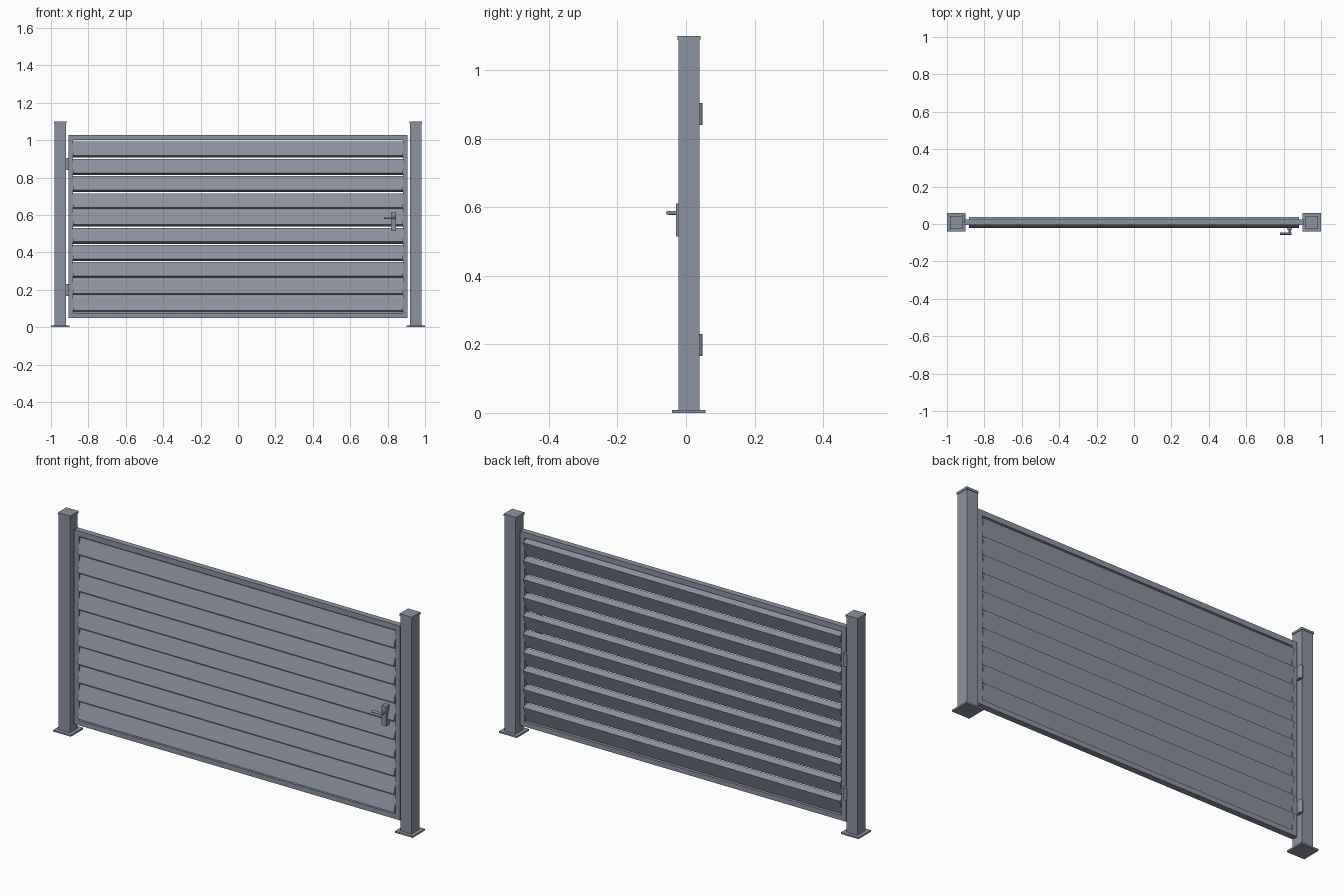
import bpy, math

if "Cube" in bpy.data.objects:
    bpy.data.objects.remove(bpy.data.objects["Cube"])

YC = 0.0085  # depth of the gate's centre plane


def material(name, rgb):
    m = bpy.data.materials.new(name)
    m.diffuse_color = (*rgb, 1)
    m.use_nodes = True
    m.node_tree.nodes["Principled BSDF"].inputs["Base Color"].default_value = m.diffuse_color
    return m


GREY = material("slate_grey", (0.26, 0.295, 0.355))


def box(name, x0, x1, y0, y1, z0, z1, tilt=0.0):
    bpy.ops.mesh.primitive_cube_add(
        size=1, location=((x0 + x1) / 2, (y0 + y1) / 2, (z0 + z1) / 2),
        rotation=(tilt, 0, 0))
    o = bpy.context.object
    o.name = name
    o.scale = (x1 - x0, y1 - y0, z1 - z0)
    o.data.materials.append(GREY)
    return o


def rod(name, loc, r, length, rot=(0, 0, 0)):
    bpy.ops.mesh.primitive_cylinder_add(vertices=20, radius=r, depth=length,
                                        location=loc, rotation=rot)
    o = bpy.context.object
    o.name = name
    o.data.materials.append(GREY)
    bpy.ops.object.shade_smooth_by_angle()
    return o


# posts with base plates and caps
for side, s in (("left", -1), ("right", 1)):
    def square(part, half, z0, z1):
        box(side + part, s * 0.951 - half, s * 0.951 + half,
            YC - half, YC + half, z0, z1)
    square("_base_plate", 0.049, 0, 0.008)
    square("_post", 0.031, 0.008, 1.09)
    square("_post_cap", 0.034, 1.089, 1.10)
    # upright frame member
    xs = sorted((s * 0.907, s * 0.881))
    box(side + "_frame_upright", *xs, YC - 0.015, YC + 0.015, 0.05, 1.027)

# horizontal frame members
for name, z0, z1 in (("bottom_rail", 0.05, 0.075), ("top_rail", 1.0, 1.027)):
    box(name, -0.881, 0.881, YC - 0.015, YC + 0.015, z0, z1)

# ten tilted louvre slats, lower edge forward
for i in range(10):
    z = 0.120 + 0.0921 * i
    box("louvre_slat", -0.881, 0.881, YC - 0.01725, YC + 0.01725,
        z - 0.0395, z + 0.0395, tilt=math.radians(-19))

# hinges on the left side
for z in (0.198, 0.873):
    rod("hinge_barrel", (-0.9135, 0.0385, z), 0.0095, 0.064)
    box("hinge_leaf", -0.921, -0.906, 0.012, 0.036, z - 0.032, z + 0.032)

# handle: backplate, spindle and lever
box("handle_plate", 0.818, 0.844, -0.029, 0.0, 0.515, 0.612)
rod("handle_spindle", (0.833, -0.04, 0.584), 0.006, 0.026, (math.pi / 2, 0, 0))
rod("handle_lever", (0.811, -0.052, 0.584), 0.006, 0.06, (0, math.pi / 2, 0))
